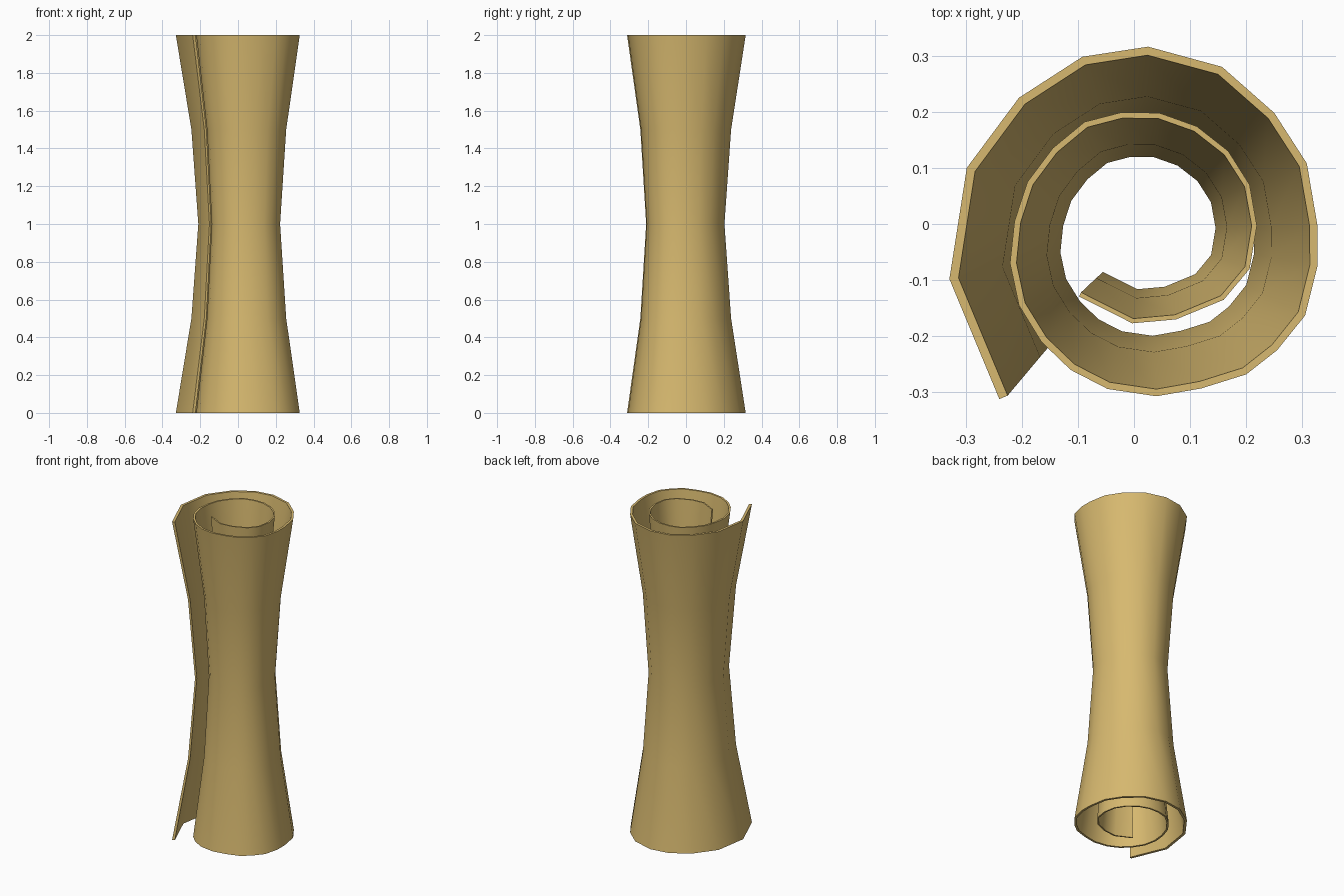
import bpy, bmesh
from mathutils import Vector

if "Cube" in bpy.data.objects:
    bpy.data.objects.remove(bpy.data.objects["Cube"])

# Outer face of the rolled sheet at the top rim, from the loose end inwards
SPIRAL = [(-.24, -.312), (-.329, -.098), (-.298, .1), (-.205, .225), (-.092, .298),
          (.025, .316), (.157, .28), (.25, .198), (.308, .108), (.327, -.003),
          (.327, -.075), (.305, -.163), (.255, -.225), (.2, -.268), (.12, -.293),
          (.04, -.307), (-.047, -.294), (-.113, -.26), (-.165, -.21), (-.205, -.145),
          (-.221, -.07), (-.213, .005), (-.19, .075), (-.145, .135), (-.088, .182),
          (-.022, .199), (.045, .198), (.112, .174), (.168, .13), (.206, .07),
          (.219, -.003), (.206, -.08), (.16, -.135), (.075, -.17), (-.003, -.177),
          (-.098, -.129)]

# (height, scale, x shift, y shift): pinched at the waist
LEVELS = [(0, 1, 0, 0), (.5, .765, .005, -.003), (1, .66, .007, -.005),
          (1.5, .765, .005, -.003), (2, 1, 0, 0)]

outer = [Vector(p) for p in SPIRAL]
n = len(outer)


def offset_in(i):
    """Point on the inner face: mitred offset to the right of the clockwise path."""
    t0 = (outer[i] - outer[max(i - 1, 0)]) if i else (outer[1] - outer[0])
    t1 = (outer[i + 1] - outer[i]) if i < n - 1 else t0
    n0, n1 = (Vector((t.y, -t.x)).normalized() for t in (t0, t1))
    m = (n0 + n1).normalized()
    return outer[i] + m * (.016 - .008 * i / (n - 1)) / max(m.dot(n0), .5)


inner = [offset_in(i) for i in range(n)]
loop = outer + inner[::-1]

# Rolled sheet: loft the spiral outline through the levels
bm = bmesh.new()
rings = [[bm.verts.new((p.x * s + dx, p.y * s + dy, z)) for p in loop]
         for z, s, dx, dy in LEVELS]
m = len(loop)
for a, b in zip(rings, rings[1:]):
    for i in range(m):
        j = (i + 1) % m
        bm.faces.new((a[i], a[j], b[j], b[i]))
# Rim strips at both ends
for r in (rings[0], rings[-1]):
    for i in range(n - 1):
        bm.faces.new((r[i], r[i + 1], r[m - 2 - i], r[m - 1 - i]))
bmesh.ops.recalc_face_normals(bm, faces=bm.faces)

mesh = bpy.data.meshes.new("rolled_sheet")
bm.to_mesh(mesh)
bm.free()
sheet = bpy.data.objects.new("rolled_sheet", mesh)
bpy.context.collection.objects.link(sheet)

mat = bpy.data.materials.new("parchment tan")
mat.diffuse_color = (.68, .485, .16, 1)
mat.use_nodes = True
mat.node_tree.nodes["Principled BSDF"].inputs["Base Color"].default_value = mat.diffuse_color
mesh.materials.append(mat)

bpy.context.view_layer.objects.active = sheet
sheet.select_set(True)
bpy.ops.object.shade_smooth_by_angle(angle=.75)
